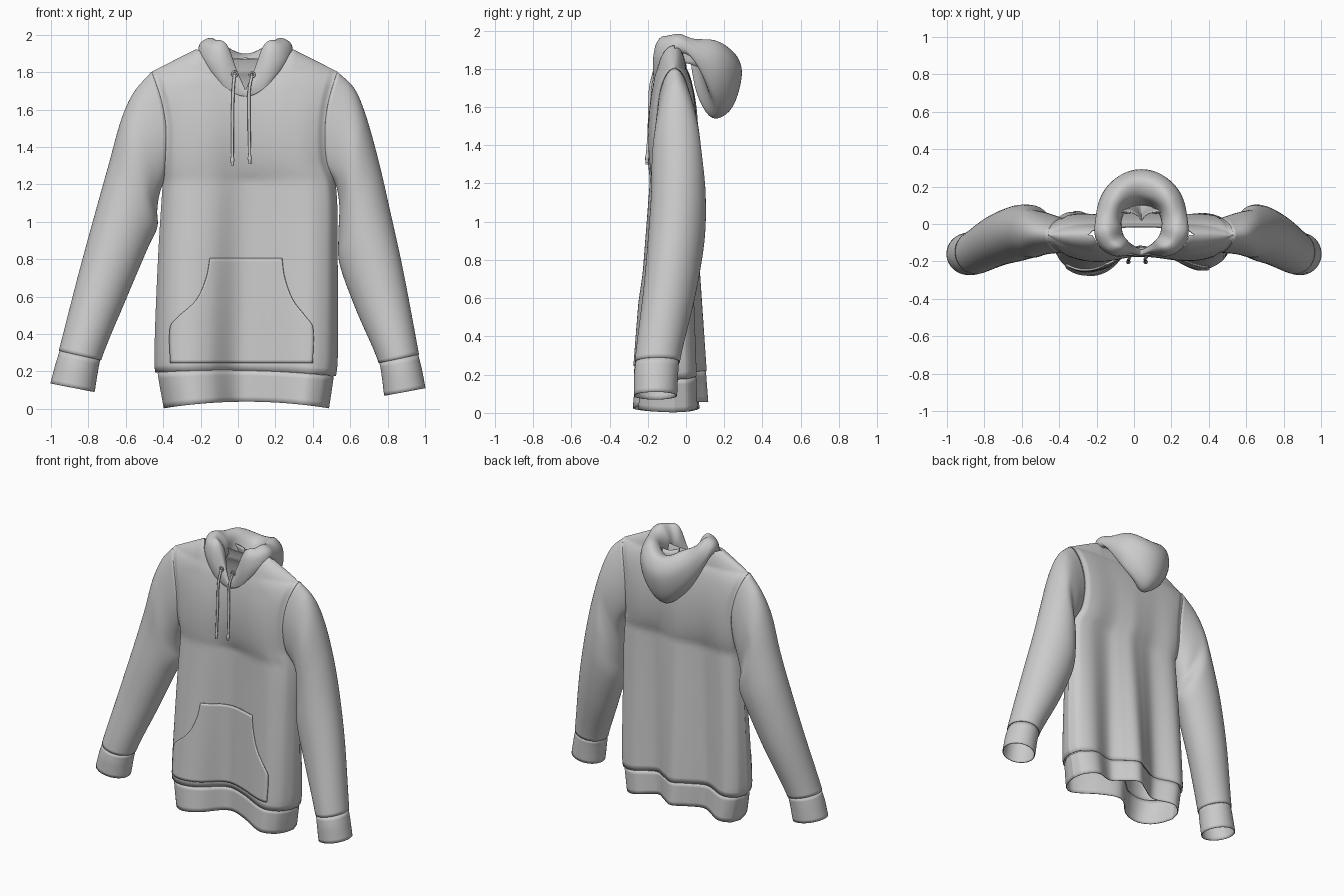
import bpy, bmesh, math
from math import sin, cos, pi, sqrt, hypot, radians
from mathutils import Vector

if "Cube" in bpy.data.objects:
    bpy.data.objects.remove(bpy.data.objects["Cube"])


def curve(rows, x):
    """Smooth (Hermite) lookup in rows of (key, value, value...)."""
    x = min(max(x, rows[0][0]), rows[-1][0])
    n = len(rows)
    i = 0
    while i < n - 2 and x > rows[i + 1][0]:
        i += 1
    a, b = rows[i], rows[i + 1]
    p, q = rows[max(i - 1, 0)], rows[min(i + 2, n - 1)]
    h = b[0] - a[0]
    t = (x - a[0]) / h
    out = []
    for c in range(1, len(a)):
        ma = (b[c] - p[c]) / (b[0] - p[0]) * h
        mb = (q[c] - a[c]) / (q[0] - a[0]) * h
        out.append((2*t**3 - 3*t*t + 1) * a[c] + (t**3 - 2*t*t + t) * ma
                   + (3*t*t - 2*t**3) * b[c] + (t**3 - t*t) * mb)
    return out


def make(name, patches, nu, nv, thick=0.006):
    """Build one object from patches, each a function of (u, v) in 0..1."""
    bm = bmesh.new()
    for f in patches:
        g = [[bm.verts.new(f(i / nu, j / nv)) for i in range(nu + 1)] for j in range(nv + 1)]
        for j in range(nv):
            for i in range(nu):
                bm.faces.new((g[j][i], g[j][i + 1], g[j + 1][i + 1], g[j + 1][i]))
    bmesh.ops.remove_doubles(bm, verts=bm.verts, dist=0.0004)
    bmesh.ops.recalc_face_normals(bm, faces=bm.faces)
    me = bpy.data.meshes.new(name)
    bm.to_mesh(me)
    bm.free()
    ob = bpy.data.objects.new(name, me)
    bpy.context.collection.objects.link(ob)
    for p in me.polygons:
        p.use_smooth = True
    if thick:
        m = ob.modifiers.new("cloth", "SOLIDIFY")
        m.thickness = thick
        m.offset = 0
    return ob


# Torso: side edges by height, fold depth by width at the hem and at the chest
SIDES = [(0, -.40, .49), (.17, -.435, .52), (.25, -.445, .53), (.8, -.425, .53),
         (1.2, -.40, .52), (1.32, -.39, .475), (1.5, -.385, .465), (1.65, -.41, .485), (1.8, -.46, .53)]
HEM = {-1: [(-1, 0), (-.96, .08), (-.85, .17), (-.65, .22), (-.4, .19), (-.15, .08), (0, .06),
            (.25, .10), (.67, .19), (.87, .15), (.97, .07), (1, 0)],
       1: [(-1, 0), (-.95, .08), (-.78, .13), (-.45, .07), (-.2, .13), (0, .18), (.18, .13),
           (.38, .07), (.72, .12), (.95, .07), (1, 0)]}
CHEST = {-1: [(-1, 0), (-.9, .06), (-.5, .09), (-.1, .07), (.1, .07), (.5, .09), (.9, .06), (1, 0)],
         1: [(-1, 0), (-.9, .05), (-.4, .06), (0, .065), (.4, .06), (.9, .05), (1, 0)]}


def shoulder(u):
    return min(1.8 + .25 * (1 - abs(u)), 1.92)


def torso(u, z, s):
    """Point on the front (s=-1) or back (s=1) of the torso."""
    xl, xr = curve(SIDES, z)
    k = min(z / 1.7, 1)
    d = max(0, curve(HEM[s], u)[0]) * (1 - k) + max(0, curve(CHEST[s], u)[0]) * k
    drop = max(shoulder(u) - z, 0)
    roll = sqrt(max(0, 1 - (1 - min(drop / .18, 1)) ** 2))
    gap = .09 * sqrt(max(0, 1 - ((z - 1.51) / .29) ** 2))
    return Vector((xl + (xr - xl) * (u + 1) / 2, -.06 + s * hypot(gap, d * roll), z))


def seam_z(u, s):
    return .185 - .01 * u + (.02 if s < 0 else .035) * (1 - u * u)


def top_z(u, s):
    x = .035 + .495 * u
    neck = (1.67 + .23 * ((x - .04) / .24) ** 2) if s < 0 else 1.87 + .03 * ((x - .04) / .24) ** 2
    return min(shoulder(u), neck)


def body_patch(s):
    def f(a, b):
        u = -cos(pi * a)
        z0 = seam_z(u, s)
        return torso(u, z0 + (top_z(u, s) - z0) * sin(b * pi / 2), s)
    return f


def hem_patch(s):
    def f(a, b):
        u = -cos(pi * a)
        z0 = .003 + (.035 if s < 0 else .055) * (1 - u * u)
        p = torso(u, z0 + (seam_z(u, s) - z0) * b, s)
        c = Vector((.045, -.06, p.z))
        return c + (p - c) * (.985 - .01 * b)
    return f


make("torso", [body_patch(-1), body_patch(1)], 80, 70)
make("hem_band", [hem_patch(-1), hem_patch(1)], 80, 6)

# Front pouch pocket following the folds
POCKET = [(.245, -.36, .40), (.44, -.36, .40), (.49, -.32, .365), (.58, -.225, .295),
          (.7, -.17, .25), (.805, -.15, .235)]


def pocket_point(a, b):
    z = .245 + .56 * b
    l, r = curve(POCKET, z)
    xl, xr = curve(SIDES, z)
    x = l + (r - l) * a
    return torso((x - xl) / (xr - xl) * 2 - 1, z, -1) + Vector((0, -.008, 0))


make("front_pocket", [pocket_point], 48, 32, .012)

# Sleeves: outer and inner outline points along the arm, shared depth
ARM = {1: [(0, .53, 1.80, .52, 1.22), (.1, .62, 1.71, .535, 1.17), (.2, .68, 1.57, .545, 1.08),
           (.35, .75, 1.32, .54, .93), (.5, .81, 1.06, .545, .78), (.7, .88, .74, .63, .54),
           (1, .965, .29, .755, .245), (1.2, 1.0, .11, .785, .07)],
       -1: [(0, -.46, 1.80, -.40, 1.22), (.1, -.555, 1.69, -.425, 1.14), (.2, -.62, 1.55, -.435, 1.06),
            (.35, -.69, 1.30, -.435, .97), (.5, -.76, 1.05, -.485, .86), (.7, -.85, .72, -.60, .59),
            (1, -.955, .31, -.735, .26), (1.2, -1.0, .135, -.77, .09)]}
DEPTH = [(0, -.06, .09), (.1, -.05, .11), (.2, -.045, .13), (.35, -.04, .14), (.5, -.05, .145),
         (.7, -.085, .135), (1, -.15, .115), (1.2, -.16, .11)]


def arm_point(side, t, a, scale=1):
    ox, oz, ix, iz = curve(ARM[side], t)
    yc, ry = curve(DEPTH, t)
    # soft crease in front of the armpit
    ry *= 1 - .22 * math.exp(-((t - .2) / .07) ** 2) * max(0, -cos(a + .5))
    c, r = cos(a) * scale, sin(a) * scale
    return Vector(((ox + ix) / 2 + c * (ox - ix) / 2, yc + ry * r, (oz + iz) / 2 + c * (oz - iz) / 2))


def sleeve_patch(side):
    def f(a, b):
        ang = 2 * pi * a
        p = arm_point(side, b, ang)
        hole = torso(side, 1.51 + .29 * cos(ang), 1 if sin(ang) > 0 else -1)
        return p + (hole - arm_point(side, 0, ang)) * max(0, 1 - b / .2) ** 1.5
    return f


for side, word in ((1, "right"), (-1, "left")):
    make("sleeve_" + word, [sleeve_patch(side)], 56, 60)
    make("cuff_" + word,
         [lambda a, b, s=side: arm_point(s, 1 + .2 * b, 2 * pi * a, .96 + .04 * min(1, b * 3))], 56, 8)

# Hood: cross-sections (radius, height) from the neck seam over the rim, by angle from the front
HOOD = {
    0: [(.16, 1.67), (.163, 1.675), (.165, 1.685), (.165, 1.695), (.16, 1.70), (.153, 1.70), (.147, 1.69), (.14, 1.68)],
    20: [(.165, 1.685), (.17, 1.72), (.17, 1.76), (.16, 1.80), (.15, 1.815), (.14, 1.80), (.13, 1.76), (.125, 1.72)],
    40: [(.20, 1.73), (.215, 1.78), (.22, 1.85), (.205, 1.92), (.17, 1.95), (.14, 1.92), (.12, 1.86), (.12, 1.80)],
    60: [(.21, 1.79), (.24, 1.83), (.25, 1.88), (.235, 1.94), (.19, 1.97), (.15, 1.94), (.12, 1.88), (.115, 1.81)],
    85: [(.215, 1.88), (.24, 1.89), (.25, 1.92), (.235, 1.955), (.19, 1.975), (.145, 1.95), (.115, 1.90), (.11, 1.83)],
    135: [(.09, 1.87), (.14, 1.74), (.20, 1.65), (.26, 1.75), (.262, 1.87), (.21, 1.945), (.15, 1.92), (.11, 1.80)],
    180: [(.02, 1.88), (.06, 1.67), (.14, 1.545), (.24, 1.60), (.29, 1.78), (.24, 1.89), (.15, 1.87), (.10, 1.76)]}
HOOD[225] = HOOD[135]
TRACKS = [[(k, *HOOD[k][j]) for k in sorted(HOOD)] for j in range(8)]


def hood_point(a, b):
    phi = 360 * a - 180
    section = [(j, *curve(TRACKS[j], abs(phi))) for j in range(8)]
    r, z = curve(section, 7 * b)
    return Vector((.04 + r * sin(radians(phi)), -r * cos(radians(phi)), z))


make("hood", [hood_point], 96, 35)

# Drawstrings with eyelets and end knots
STRINGS = {"left": [(0, -.018, -.165, 1.79), (.2, -.026, -.186, 1.70), (.6, -.03, -.192, 1.5), (1, -.03, -.205, 1.30)],
           "right": [(0, .075, -.165, 1.785), (.2, .06, -.186, 1.70), (.6, .06, -.192, 1.5), (1, .063, -.205, 1.31)]}
for word, path in STRINGS.items():
    def cord(a, b, p=path):
        x, y, z = curve(p, b)
        r = .008 + .004 * math.exp(-((b - .94) / .02) ** 2)
        return Vector((x + r * cos(2 * pi * a), y + r * sin(2 * pi * a), z))
    make("drawstring_" + word, [cord], 10, 50, 0)
    bpy.ops.mesh.primitive_torus_add(location=path[0][1:], rotation=(radians(80), 0, 0), major_radius=.014,
                                     minor_radius=.005, major_segments=20, minor_segments=8)
    ring = bpy.context.object
    ring.name = "eyelet_" + word
    bpy.ops.object.shade_smooth()
